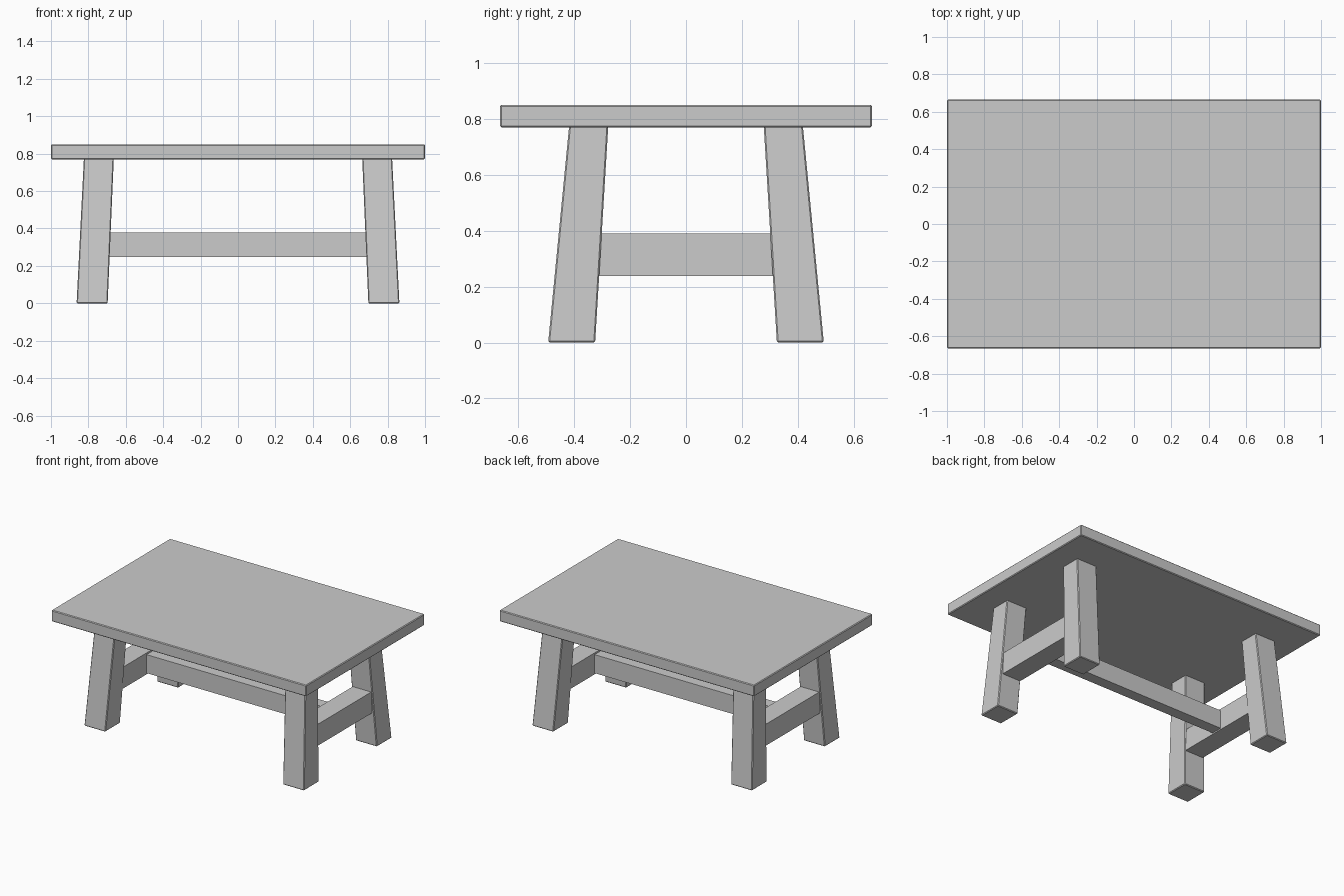
import bpy, bmesh

if "Cube" in bpy.data.objects:
    bpy.data.objects.remove(bpy.data.objects["Cube"])


def prism(name, bottom, top, z0, z1, bevel=0.005):
    """Six-sided block; bottom and top are (x0, x1, y0, y1) rectangles."""
    bm = bmesh.new()
    rings = []
    for (x0, x1, y0, y1), z in ((bottom, z0), (top, z1)):
        corners = ((x0, y0), (x1, y0), (x1, y1), (x0, y1))
        rings.append([bm.verts.new((x, y, z)) for x, y in corners])
    low, high = rings
    bm.faces.new(low)
    bm.faces.new(high)
    for i in range(4):
        j = (i + 1) % 4
        bm.faces.new((low[i], low[j], high[j], high[i]))
    bmesh.ops.recalc_face_normals(bm, faces=bm.faces)
    if bevel:
        bmesh.ops.bevel(bm, geom=bm.edges[:], offset=bevel, segments=1,
                        affect='EDGES', profile=0.5)
    mesh = bpy.data.meshes.new(name)
    bm.to_mesh(mesh)
    bm.free()
    obj = bpy.data.objects.new(name, mesh)
    bpy.context.collection.objects.link(obj)
    return obj


def block(name, x0, x1, y0, y1, z0, z1, bevel=0.0):
    rect = (x0, x1, y0, y1)
    return prism(name, rect, rect, z0, z1, bevel)


# Table top
block("table_top", -1, 1, -0.665, 0.665, 0.77, 0.85, 0.005)

# Splayed, slightly tapered legs
for sx, side in ((-1, "left"), (1, "right")):
    for sy, end in ((-1, "front"), (1, "back")):
        foot = (sx * 0.697, sx * 0.863, sy * 0.325, sy * 0.493)
        head = (sx * 0.664, sx * 0.824, sy * 0.278, sy * 0.418)
        prism(f"{end}_{side}_leg", foot, head, 0.0, 0.775)

    # Side stretcher between the front and back leg
    xs = sorted((sx * 0.69, sx * 0.835))
    block(f"{side}_stretcher", *xs, -0.33, 0.33, 0.238, 0.39)

# Long stretcher joining the two side stretchers
block("long_stretcher", -0.72, 0.72, -0.04, 0.04, 0.247, 0.378)
